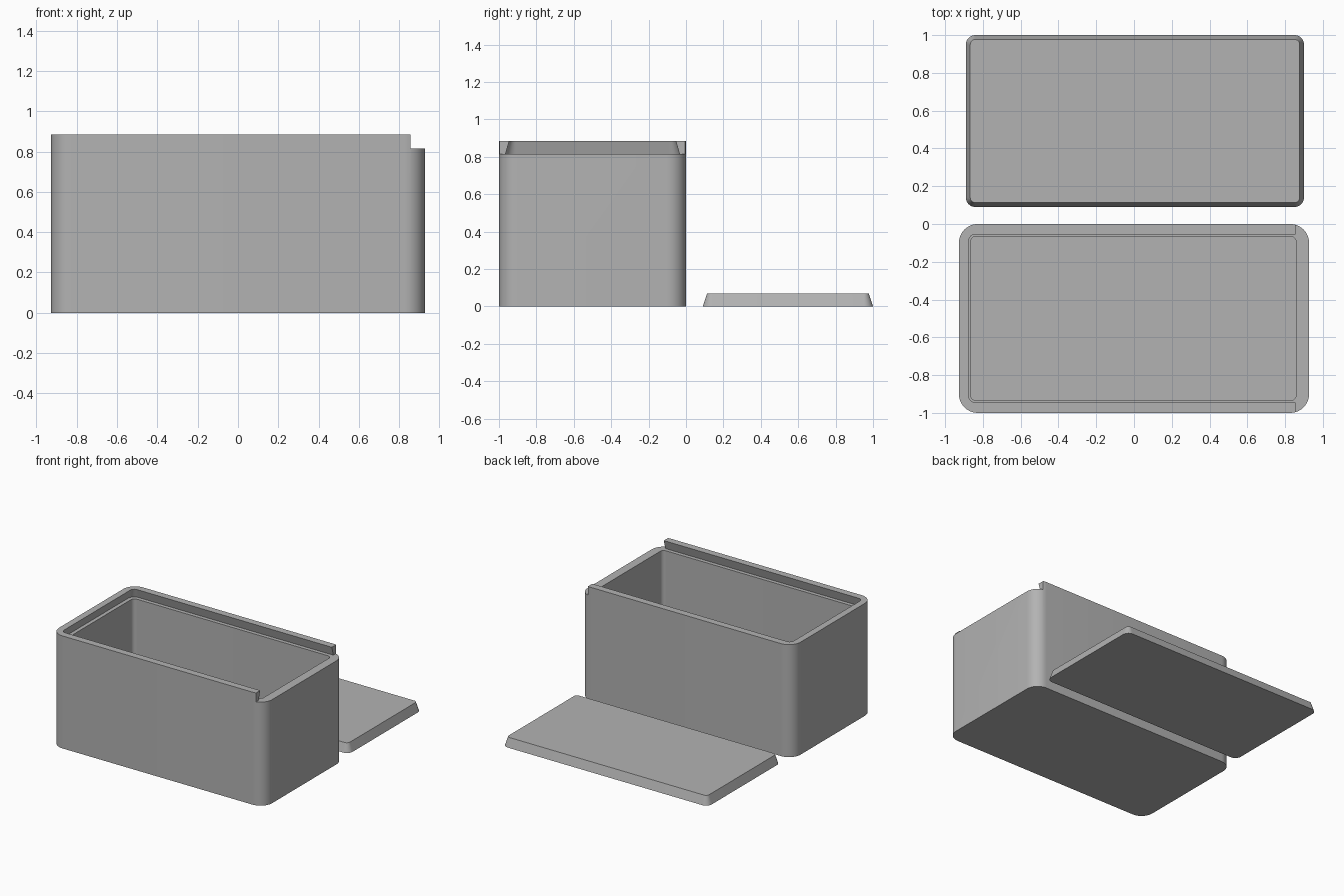
import bpy, bmesh
from math import cos, sin, pi, radians

cube = bpy.data.objects.get("Cube")
if cube:
    bpy.data.objects.remove(cube, do_unlink=True)

grey = bpy.data.materials.new("plain grey")
grey.use_nodes = True
colour = (0.45, 0.45, 0.45, 1)
grey.diffuse_color = colour
grey.node_tree.nodes["Principled BSDF"].inputs["Base Color"].default_value = colour


def outline(x0, x1, y0, y1, r, steps=10):
    """Counter-clockwise rectangle with rounded corners."""
    centres = [(x1 - r, y1 - r), (x0 + r, y1 - r), (x0 + r, y0 + r), (x1 - r, y0 + r)]
    return [(cx + r * cos(a), cy + r * sin(a))
            for q, (cx, cy) in enumerate(centres)
            for a in [(q + i / steps) * pi / 2 for i in range(steps + 1)]]


def rounded_block(name, x, y, z, r, taper=0.0):
    """Upright block with rounded corners, inset by taper at its top."""
    bm = bmesh.new()
    loops = []
    for height, t in ((z[0], 0), (z[1], taper)):
        pts = outline(x[0] + t, x[1] - t, y[0] + t, y[1] - t, r - t)
        loops.append([bm.verts.new((px, py, height)) for px, py in pts])
    low, high = loops
    bm.faces.new(low[::-1])
    bm.faces.new(high)
    n = len(low)
    for i in range(n):
        j = (i + 1) % n
        bm.faces.new((low[i], low[j], high[j], high[i]))
    mesh = bpy.data.meshes.new(name)
    bm.to_mesh(mesh)
    bm.free()
    mesh.materials.append(grey)
    obj = bpy.data.objects.new(name, mesh)
    bpy.context.collection.objects.link(obj)
    return obj


HEIGHT, LEDGE = 0.885, 0.815

# Box body and its sliding lid lying behind it
box = rounded_block("box_body", (-0.927, 0.927), (-1, 0), (0, HEIGHT), 0.1)
lid = rounded_block("sliding_lid", (-0.89, 0.9), (0.09, 1), (0, 0.07), 0.05, 0.023)

# Cutters: storage cavity, dovetail lid slot, lowered rim at the open end
cutters = [
    rounded_block("cavity_cutter", (-0.865, 0.858), (-0.935, -0.065), (0.065, 1.1), 0.03),
    rounded_block("slot_cutter", (-0.895, 1.2), (-0.965, -0.035),
                  (LEDGE, 2 * HEIGHT - LEDGE), 0.055, 0.04),
    rounded_block("open_end_cutter", (0.855, 1.2), (-1.1, 0.04), (LEDGE, 1.1), 0.01),
]
for cutter in cutters:
    cutter.hide_render = True
    cutter.hide_viewport = True
    cut = box.modifiers.new(cutter.name, "BOOLEAN")
    cut.operation = "DIFFERENCE"
    cut.solver = "EXACT"
    cut.object = cutter

# Bake the cuts, then drop the cutters
bpy.context.view_layer.update()
depsgraph = bpy.context.evaluated_depsgraph_get()
box_mesh = bpy.data.meshes.new_from_object(box.evaluated_get(depsgraph))
box.modifiers.clear()
box.data = box_mesh
for cutter in cutters:
    bpy.data.objects.remove(cutter, do_unlink=True)

# Smooth rounded corners with crisp edges
for obj in (box, lid):
    bpy.ops.object.select_all(action="DESELECT")
    obj.select_set(True)
    bpy.context.view_layer.objects.active = obj
    bpy.ops.object.shade_smooth_by_angle(angle=radians(30))
